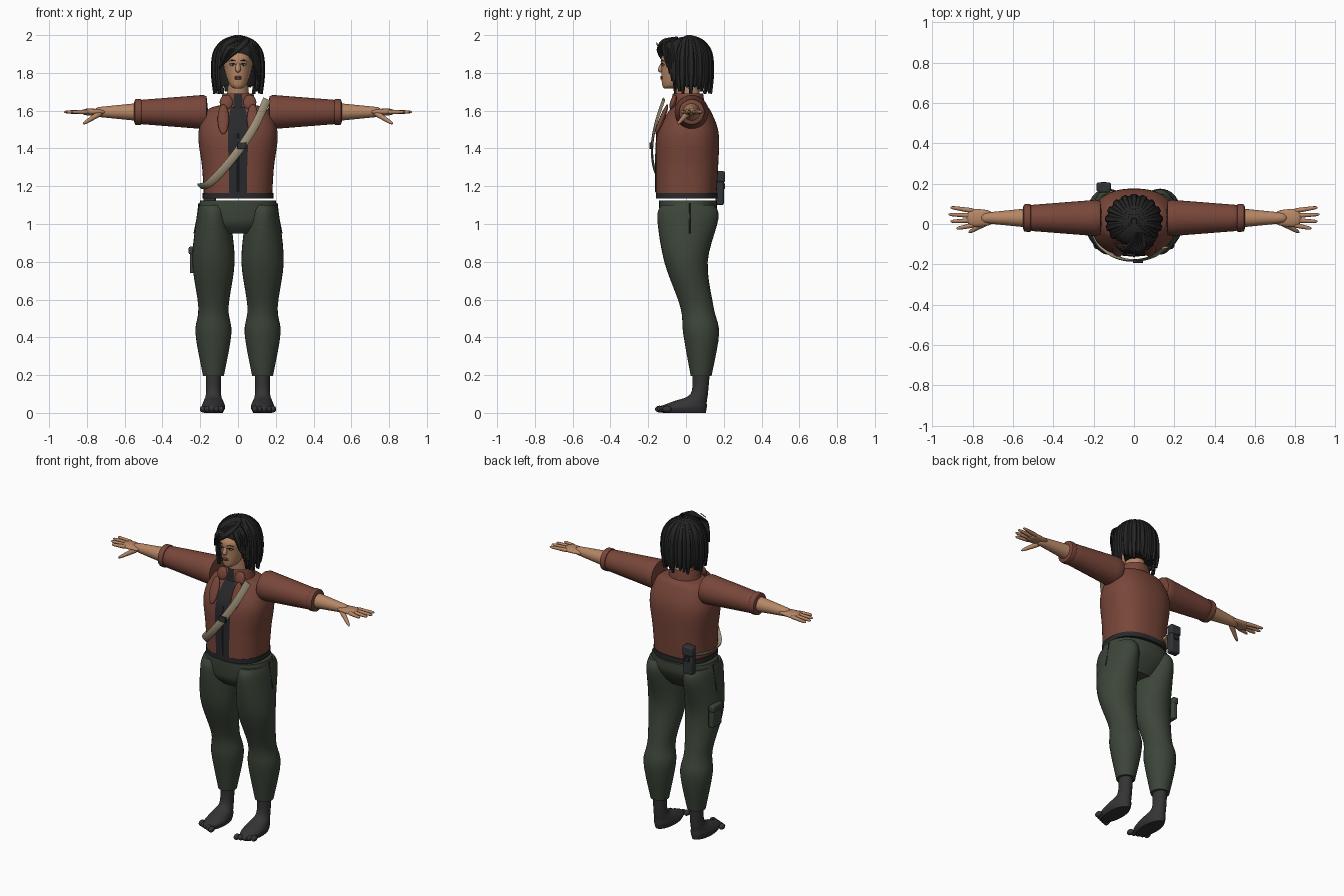
import bpy, bmesh, math
from mathutils import Vector

cube = bpy.data.objects.get("Cube")
if cube:
    bpy.data.objects.remove(cube, do_unlink=True)


def material(name, red, green, blue):
    mat = bpy.data.materials.new(name)
    mat.use_nodes = True
    mat.diffuse_color = (red, green, blue, 1)
    shader = mat.node_tree.nodes["Principled BSDF"]
    shader.inputs["Base Color"].default_value = mat.diffuse_color
    shader.inputs["Roughness"].default_value = .8
    return mat


RUST = material("rust_cloth", .19, .062, .042)
GREEN = material("green_cloth", .046, .06, .041)
SKIN = material("skin", .47, .24, .13)
HAIR = material("black_hair", .018, .018, .019)
SHIRT = material("dark_shirt", .022, .022, .025)
SOCK = material("charcoal_sock", .036, .034, .036)
TAN = material("tan_strap", .34, .28, .19)
GREY = material("grey_gear", .03, .033, .036)
LIPS = material("lips", .25, .085, .06)
WHITE = material("eye_white", .6, .56, .5)
ARM_Y, ARM_Z, LEG_X = .03, 1.593, .13
made = []


def finish(name, bm, *mats):
    bmesh.ops.recalc_face_normals(bm, faces=bm.faces[:])
    mesh = bpy.data.meshes.new(name)
    bm.to_mesh(mesh)
    bm.free()
    for mat in mats:
        mesh.materials.append(mat)
    ob = bpy.data.objects.new(name, mesh)
    bpy.context.collection.objects.link(ob)
    made.append(ob)
    return ob


def spline(rows, steps=5):
    """Smooth interpolation through rows of numbers."""
    rows = [Vector(row) for row in rows]
    padded = [rows[0]] + rows + [rows[-1]]
    out = []
    for a, b, c, d in zip(padded, padded[1:], padded[2:], padded[3:]):
        for i in range(steps):
            t = i / steps
            out.append(b + (c - a) * (t / 2) + (a * 2 - b * 5 + c * 4 - d) * (t * t / 2)
                       + (b * 3 - a - c * 3 + d) * (t ** 3 / 2))
    return out + [rows[-1]]


def skin_rings(bm, rings, cap=True):
    """Join rings of points; return the side faces with their column."""
    columns = []
    count = len(rings[0])
    rings = [[bm.verts.new(point) for point in ring] for ring in rings]
    for low, high in zip(rings, rings[1:]):
        for k in range(count):
            j = (k + 1) % count
            columns.append((k, bm.faces.new((low[k], low[j], high[j], high[k]))))
    if cap:
        bm.faces.new(rings[0])
        bm.faces.new(rings[-1])
    return columns


def loft(name, rows, mat, x=0, count=32, power=2, cap=True, stripe=None):
    """Stack upright sections; a row holds height, y centre, half width, half depth."""
    rings = []
    for z, y, width, depth in spline(rows):
        ring = []
        for k in range(count):
            u, v = (math.copysign(abs(f) ** (2 / power), f)
                    for f in (math.cos(math.tau * k / count), math.sin(math.tau * k / count)))
            ring.append((x + width * u, y + depth * v, z))
        rings.append(ring)
    bm = bmesh.new()
    columns = skin_rings(bm, rings, cap)
    if stripe:
        # front centre columns take the second colour
        for k, face in columns:
            face.material_index = int(abs(k + .5 - count * 3 / 4) < 2)
        return finish(name, bm, mat, stripe)
    return finish(name, bm, mat)


def taper(name, start, end, start_radius, end_radius, mat, side=1, flat=1, blunt=8, count=24):
    """Rounded, tapered limb between two points."""
    start, end = (Vector((p[0] * side, p[1], p[2])) for p in (start, end))
    across = (end - start).cross((0, 0, 1)).normalized()
    up = across.cross(end - start).normalized() * flat
    rings = []
    steps = 12
    for i in range(steps + 1):
        c = math.cos(math.pi * i / steps)
        t = (1 - c) / 2
        radius = start_radius + (end_radius - start_radius) * t
        radius *= max(.05, 1 - abs(c) ** blunt) ** .5
        angles = [math.tau * k / count for k in range(count)]
        rings.append([start.lerp(end, t) + (across * math.cos(a) + up * math.sin(a)) * radius for a in angles])
    bm = bmesh.new()
    skin_rings(bm, rings)
    return finish(name, bm, mat)


def ribbon(name, points, widths, thick, centre, mat, side=1):
    """Band along a path, facing away from a centre point."""
    rows = spline([(*p, w) for p, w in zip(points, widths)])
    path = [Vector(row[:3]) for row in rows]
    rings = []
    for i, p in enumerate(path):
        along = (path[min(i + 1, len(path) - 1)] - path[max(i - 1, 0)]).normalized()
        across = along.cross(p - Vector(centre)).normalized()
        out = across.cross(along).normalized() * thick
        edge = across * rows[i][3]
        ring = [p - edge, p - edge * .6 + out, p + edge * .6 + out, p + edge, p - out]
        rings.append([(q.x * side, q.y, q.z) for q in ring])
    bm = bmesh.new()
    skin_rings(bm, rings)
    return finish(name, bm, mat)


def ball(name, position, radii, mat, side=1, tilt=0):
    bm = bmesh.new()
    bmesh.ops.create_uvsphere(bm, u_segments=20, v_segments=12, radius=1)
    ob = finish(name, bm, mat)
    ob.location = (position[0] * side, *position[1:])
    ob.scale = radii
    ob.rotation_euler.x = tilt


def box(name, position, size, mat):
    bm = bmesh.new()
    bmesh.ops.create_cube(bm, size=1)
    bmesh.ops.scale(bm, vec=size, verts=bm.verts[:])
    ob = finish(name, bm, mat)
    ob.location = position
    bevel = ob.modifiers.new("bevel", "BEVEL")
    bevel.width = min(size) * .2
    bevel.segments = 2


def swept_locks(name, first, last, count):
    """Hair locks blended between two guide paths."""
    for i in range(count):
        path = [Vector(a).lerp(Vector(b), i / (count - 1)) for a, b in zip(first, last)]
        ribbon(f"{name}_{i}", path, (.008, .018, .018, .004), .007, (0, 0, 1.86), HAIR)


# Jacket with the shirt showing down the front
loft("jacket_body", [(1.14, 0, .18, .16), (1.3, .005, .19, .165), (1.48, .01, .21, .163), (1.6, .02, .165, .11),
                     (1.63, .02, .09, .08)], RUST, count=64, power=2.4, stripe=SHIRT)
loft("jacket_hem", [(1.135, .003, .187, .163), (1.165, .003, .187, .163)], SHIRT, count=64, power=2.4)
loft("collar", [(1.61, .01, .1, .09), (1.69, .01, .08, .08), (1.64, .01, .07, .07)],
     RUST, count=48, cap=False, stripe=SHIRT)
ribbon("shirt_zip", [(0, -.159, 1.17), (0, -.161, 1.3), (0, -.154, 1.48)], [.005] * 3, .004, (0, 0, 1.3), GREY)

# Trousers
loft("trouser_seat", [(.95, 0, .1, .09), (1, 0, .17, .13), (1.06, .01, .208, .15), (1.125, .01, .2, .153)],
     GREEN, power=2.3)

for side, tag in ((1, "left_"), (-1, "right_")):
    loft(tag + "trouser_leg", [(.195, .08, .055, .055), (.42, .08, .095, .095), (.56, .058, .08, .088),
                               (.8, 0, .112, .115), (1.03, .01, .09, .162), (1.1, .01, .075, .14)],
         GREEN, x=LEG_X * side)
    ribbon(tag + "pocket_slit", [(.207, .02, 1.11), (.217, .02, 1.03), (.233, .02, .95)], [.004] * 3, .003,
           (0, .02, 1), SHIRT, side)

    # Socked foot
    loft(tag + "sock", [(0, -.01, .05, .115), (.03, -.015, .062, .125), (.06, .02, .053, .09), (.1, .07, .04, .046),
                        (.21, .08, .04, .046)], SOCK, x=LEG_X * side)
    for i in range(5):
        ball(f"{tag}toe_{i}", (.09 + .024 * i, -.14 + .01 * i, .02), (.016, .024, .018), SOCK, side)

    # Sleeve, cuff and collar flaps
    taper(tag + "sleeve", (.16, ARM_Y, ARM_Z), (.53, ARM_Y, ARM_Z), .092, .063, RUST, side, blunt=50, count=32)
    taper(tag + "cuff", (.505, ARM_Y, ARM_Z), (.552, ARM_Y, ARM_Z), .069, .068, RUST, side, count=32)
    ball(tag + "lapel", (.078, -.128, 1.555), (.03, .014, .085), RUST, side, tilt=-.38)
    ball(tag + "collar_wing", (.062, -.068, 1.645), (.035, .016, .04), RUST, side, tilt=-.3)

    # Forearm, palm and fingers
    taper(tag + "forearm", (.5, ARM_Y, ARM_Z), (.76, ARM_Y, ARM_Z), .05, .024, SKIN, side, blunt=20)
    taper(tag + "palm", (.69, ARM_Y, ARM_Z), (.83, ARM_Y, ARM_Z), .036, .05, SKIN, side, flat=.4, blunt=4)
    for i in range(4):
        spread = i - 1.5
        taper(f"{tag}finger_{i}", (.79, ARM_Y + .023 * spread, ARM_Z),
              (.92 - .01 * (i - 2) ** 2, ARM_Y + .035 * spread, ARM_Z), .013, .008, SKIN, side, count=12)
    taper(tag + "thumb", (.72, .015, ARM_Z), (.82, -.043, 1.53), .018, .008, SKIN, side, count=12)

    # Eyes and brows
    ball(tag + "eye", (.03, -.12, 1.842), (.014, .006, .006), WHITE, side)
    ball(tag + "iris", (.03, -.124, 1.842), (.006, .004, .006), HAIR, side)
    for part, z in (("lash", 1.85), ("brow", 1.867)):
        ribbon(tag + part, [(.012, -.13, z - .005), (.031, -.126, z), (.05, -.114, z - .006)], [.002, .003, .001],
               .003, (0, 0, z), HAIR, side)

# Head and face
loft("neck", [(1.6, .02, .065, .065), (1.78, 0, .05, .06)], SKIN)
loft("head", [(1.717, -.085, .02, .03), (1.74, -.067, .046, .06), (1.82, -.03, .073, .1), (1.89, -.02, .076, .106),
              (1.96, 0, .03, .04)], SKIN)
taper("nose", (0, -.118, 1.865), (0, -.139, 1.803), .008, .017, SKIN, blunt=4)
for part, z in (("upper_lip", 1.778), ("lower_lip", 1.77)):
    ball(part, (0, -.128, z), (.02, .008, .006), LIPS)

# Hair cap and hanging locks, open at the face
ball("hair_top", (0, .005, 1.905), (.115, .118, .088), HAIR)
loft("hair_back", [(1.73, .045, .095, .07), (1.9, .035, .112, .085)], HAIR)
LOCKS = 34
for i in range(LOCKS):
    angle = math.tau * (i + .5) / LOCKS
    if math.sin(angle) < -.68:
        continue
    reach = .127 + .004 * (-1) ** i
    curve = [(math.sin(t), 1.86 + .13 * math.cos(t)) for t in (.1, .6, 1.1, 1.6)]
    curve += [(1, 1.78), (.92, 1.69 + .012 * (i * 7 % 4))]
    path = [(math.cos(angle) * reach * d, .015 + math.sin(angle) * reach * d * .93, z) for d, z in curve]
    ribbon(f"hair_lock_{i}", path, (.004, .012, .017, .019, .018, .008), .011, (0, .015, 1.78), HAIR)

# Fringe swept from a side parting
swept_locks("fringe", [(.045, -.045, 1.985), (.045, -.115, 1.97), (.01, -.145, 1.935), (-.04, -.135, 1.885)],
            [(.015, -.045, 1.985), (-.025, -.115, 1.95), (-.06, -.13, 1.915), (-.095, -.095, 1.825)], 7)
swept_locks("side_fringe", [(.03, -.05, 1.985), (.06, -.11, 1.955), (.08, -.11, 1.9), (.083, -.095, 1.83)],
            [(.03, -.05, 1.985), (.085, -.085, 1.955), (.1, -.075, 1.9), (.107, -.06, 1.72)], 4)
ribbon("hair_pin", [(-.035, -.15, 1.945), (.005, -.155, 1.958)], [.003] * 2, .003, (0, 0, 1.9), TAN)

# Shoulder strap spiralling round the body from shoulder to hip
strap = []
for degrees in range(40, 250, 20):
    angle = math.radians(degrees)
    rise = max(0, (150 - degrees) / 110) ** 1.5
    strap.append((.2 * math.cos(angle), -.18 * math.sin(angle), 1.2 + .46 * rise))
ribbon("shoulder_strap", strap, [.022] * len(strap), .006, (0, 0, 1.4), TAN)
box("strap_buckle", (.02, -.185, 1.415), (.05, .016, .035), GREY)

# Pouches at the back of the hip and on the thigh
box("hip_pouch", (-.15, .178, 1.19), (.065, .045, .18), GREY)
box("hip_pouch_flap", (-.15, .184, 1.25), (.072, .045, .06), GREY)
box("hip_pouch_clasp", (-.15, .203, 1.2), (.03, .008, .03), SHIRT)
box("thigh_pouch", (-.238, .045, .805), (.034, .09, .13), GREEN)
box("thigh_pouch_flap", (-.243, .045, .86), (.036, .096, .04), GREEN)

# Smooth shading with sharp edges kept
bpy.ops.object.select_all(action="DESELECT")
for ob in made:
    ob.select_set(True)
bpy.context.view_layer.objects.active = made[0]
bpy.ops.object.shade_smooth_by_angle(angle=math.radians(40))
